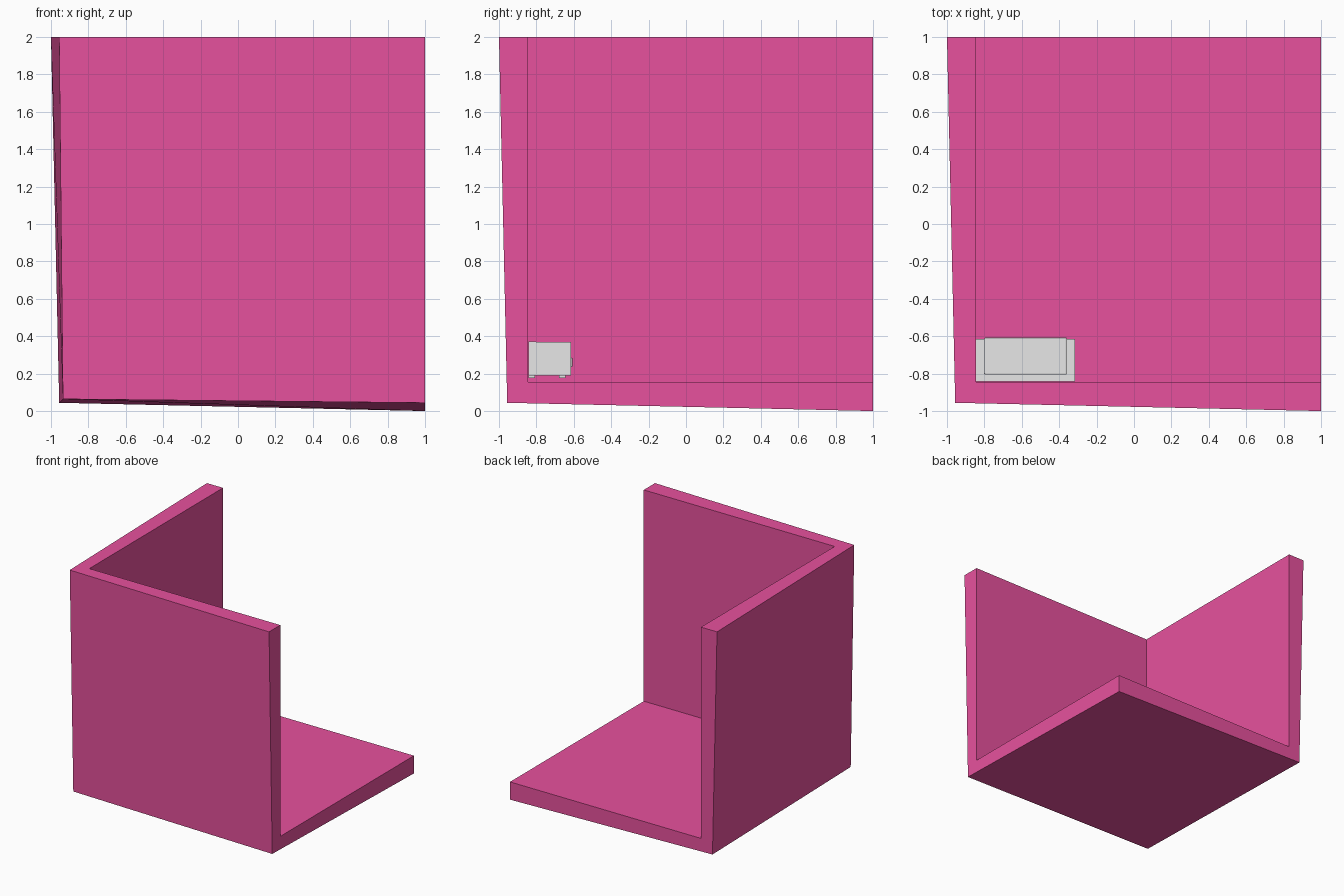
import bpy, bmesh

cube = bpy.data.objects.get("Cube")
if cube:
    bpy.data.objects.remove(cube)


def make_material(name, rgb):
    mat = bpy.data.materials.new(name)
    mat.use_nodes = True
    mat.diffuse_color = (*rgb, 1)
    mat.node_tree.nodes["Principled BSDF"].inputs["Base Color"].default_value = (*rgb, 1)
    return mat


pink = make_material("pink", (0.8, 0.083, 0.34))
grey = make_material("light grey", (0.8, 0.8, 0.8))


def finish(bm, name, mat):
    bmesh.ops.recalc_face_normals(bm, faces=bm.faces)
    mesh = bpy.data.meshes.new(name)
    bm.to_mesh(mesh)
    bm.free()
    mesh.materials.append(mat)
    obj = bpy.data.objects.new(name, mesh)
    bpy.context.collection.objects.link(obj)
    return obj


def box(name, low, high, bevel=0):
    bm = bmesh.new()
    bmesh.ops.create_cube(bm, size=1)
    for v in bm.verts:
        for i in range(3):
            v.co[i] = high[i] if v.co[i] > 0 else low[i]
    obj = finish(bm, name, grey)
    if bevel:
        mod = obj.modifiers.new("soft edge", "BEVEL")
        mod.width = bevel
        mod.segments = 2


# Room corner: floor and two walls, with slightly tapered outer faces
TAPER = (1, 0.956, 0.936)
INNER = -0.845
bm = bmesh.new()
outer, inner = {}, {}
corners = [(x, y, z) for x in (0, 1) for y in (0, 1) for z in (0, 1)]
for c in corners[:-1]:
    edge = -TAPER[2 - sum(c)]
    for shell, low in ((outer, edge), (inner, INNER)):
        x, y, z = (1 if bit else low for bit in c)
        shell[c] = bm.verts.new((x, y, z + 1))


def corner(axis, a, u, v):
    c = [0, 0, 0]
    c[axis], c[(axis + 1) % 3], c[(axis + 2) % 3] = a, u, v
    return tuple(c)


for axis in range(3):
    # Outer and inner sheet of each wall
    for shell in (outer, inner):
        bm.faces.new([shell[corner(axis, 0, u, v)] for u, v in ((0, 0), (1, 0), (1, 1), (0, 1))])
    # L-shaped rim on the open side
    rim = [corner(axis, 1, u, v) for u, v in ((1, 0), (0, 0), (0, 1))]
    bm.faces.new([outer[c] for c in rim] + [inner[c] for c in reversed(rim)])
finish(bm, "room_corner", pink)

# Sofa in the corner, facing +y
LEFT, RIGHT, BACK, FRONT = -0.845, -0.315, -0.843, -0.615
ARM = 0.045
box("sofa_back", (LEFT, BACK, 0.19), (RIGHT, -0.803, 0.373))
for side, x in (("right", LEFT), ("left", RIGHT - ARM)):
    box(f"sofa_{side}_arm", (x, -0.803, 0.19), (x + ARM, FRONT, 0.368))
box("sofa_base", (LEFT + ARM, -0.803, 0.19), (RIGHT - ARM, FRONT, 0.235))
box("sofa_seat", (LEFT + ARM, -0.803, 0.235), (RIGHT - ARM, -0.607, 0.285), 0.005)

# Short feet
for side, x in (("right", LEFT + 0.01), ("left", RIGHT - 0.045)):
    for end, y in (("back", BACK), ("front", -0.68)):
        box(f"sofa_{end}_{side}_foot", (x, y, 0.176), (x + 0.035, y + 0.035, 0.19))
